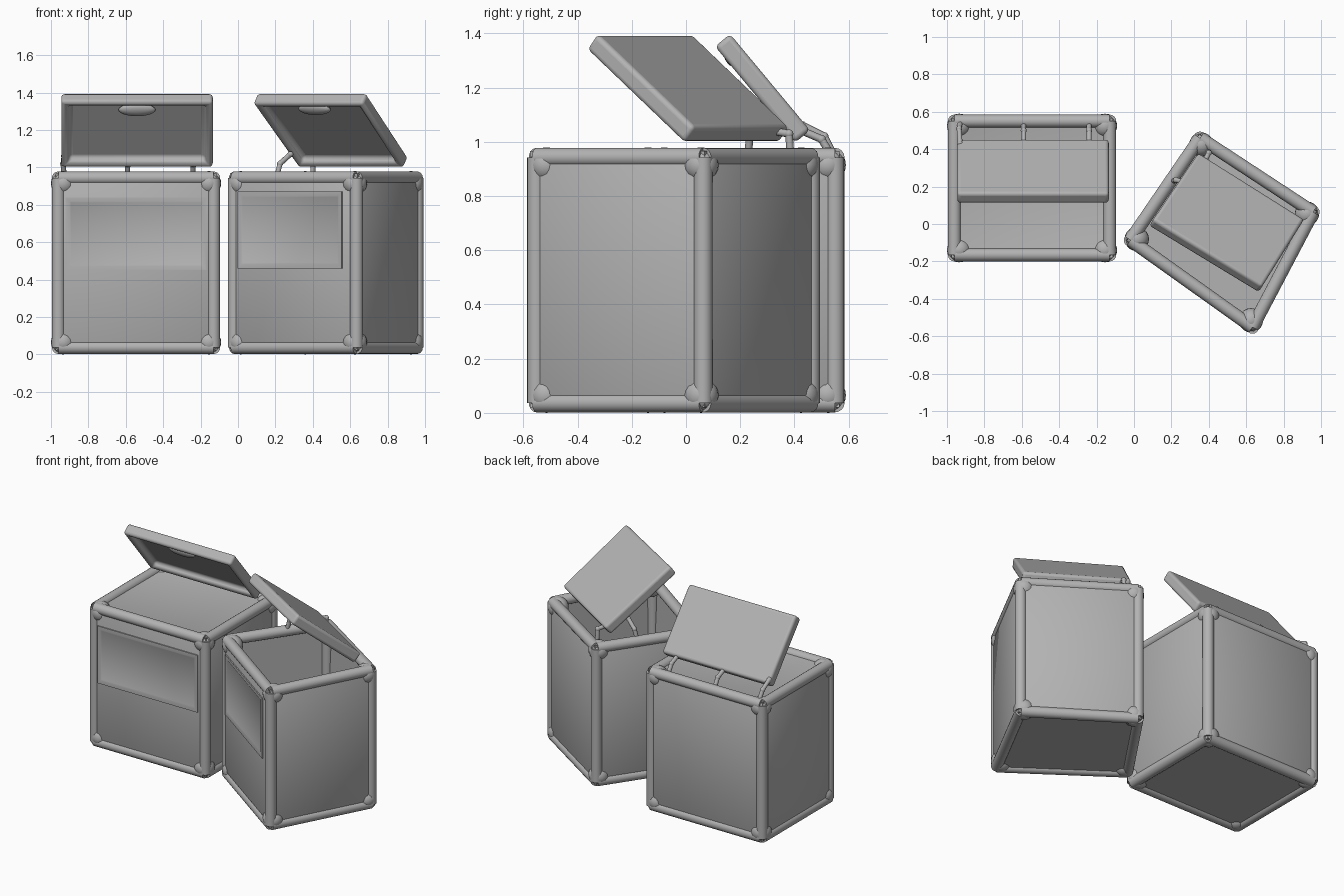
import bpy, bmesh, math
from mathutils import Vector, Matrix

cube = bpy.data.objects.get("Cube")
if cube:
    bpy.data.objects.remove(cube, do_unlink=True)

grey = bpy.data.materials.new("plain_grey")
grey.use_nodes = True
COLOUR = (0.45, 0.45, 0.45, 1)
grey.diffuse_color = COLOUR
grey.node_tree.nodes["Principled BSDF"].inputs["Base Color"].default_value = COLOUR


def finish(name, bm, bevel=0):
    """Turn a bmesh into a smooth shaded grey object."""
    mesh = bpy.data.meshes.new(name)
    bm.to_mesh(mesh)
    bm.free()
    ob = bpy.data.objects.new(name, mesh)
    bpy.context.collection.objects.link(ob)
    mesh.materials.append(grey)
    bpy.ops.object.select_all(action='DESELECT')
    bpy.context.view_layer.objects.active = ob
    ob.select_set(True)
    if bevel:
        mod = ob.modifiers.new("rounding", 'BEVEL')
        mod.width, mod.segments, mod.limit_method = bevel, 4, 'ANGLE'
    bpy.ops.object.shade_smooth_by_angle(angle=math.radians(40))
    return ob


def slab(lower, upper):
    """Prism between two matching quads; returns bmesh, lower, upper, side faces."""
    bm = bmesh.new()
    a = [bm.verts.new(p) for p in lower]
    b = [bm.verts.new(p) for p in upper]
    low, top = bm.faces.new(a[::-1]), bm.faces.new(b)
    sides = [bm.faces.new((a[i], a[(i + 1) % 4], b[(i + 1) % 4], b[i])) for i in range(4)]
    bmesh.ops.recalc_face_normals(bm, faces=bm.faces[:])
    return bm, low, top, sides


def rod(bm, p, q, radius, sides=16):
    d = q - p
    m = Matrix.Translation((p + q) / 2) @ d.to_track_quat('Z', 'Y').to_matrix().to_4x4()
    bmesh.ops.create_cone(bm, cap_ends=True, segments=sides, radius1=radius,
                          radius2=radius, depth=d.length, matrix=m)


def ball(bm, p, radius):
    bmesh.ops.create_uvsphere(bm, u_segments=20, v_segments=12, radius=radius,
                              matrix=Matrix.Translation(p))


def ring(plan, z, off):
    """Footprint corners pushed outward by off, at height z."""
    c = [Vector((x, y, z)) for x, y in plan]
    return [c[i] + ((c[i] - c[i - 1]).normalized()
                    + (c[i] - c[(i + 1) % 4]).normalized()) * off for i in range(4)]


def crate(name, plan, depth, panel):
    # body with cushioned walls and a sunken top
    bm, low, top, sides = slab(ring(plan, 0.02, 0.042), ring(plan, 0.967, 0.042))
    bmesh.ops.inset_individual(bm, faces=[top], thickness=0.055, depth=0)
    bmesh.ops.translate(bm, verts=top.verts, vec=(0, 0, -depth))
    bmesh.ops.inset_individual(bm, faces=sides, thickness=0.03, depth=-0.008)
    bmesh.ops.inset_individual(bm, faces=sides, thickness=0.04, depth=0.016)
    finish(name + "_body", bm)
    # round edge trim
    bm = bmesh.new()
    lo, hi = ring(plan, 0.037, 0.025), ring(plan, 0.943, 0.025)
    for i in range(4):
        rod(bm, lo[i], hi[i], 0.035)
        for r in (lo, hi):
            rod(bm, r[i], r[(i + 1) % 4], 0.035)
    finish(name + "_edge_trim", bm)
    # corner caps
    bm = bmesh.new()
    for z in (0.065, 0.915):
        for p in ring(plan, z, 0):
            ball(bm, p, 0.065)
    finish(name + "_corner_caps", bm)
    # shallow framed panel on the front wall
    a, b = ring(plan, 0, 0.049)[:2]
    u = (b - a).normalized()
    out = Vector((u.y, -u.x, 0)) * 0.008
    f0, f1, z0, z1 = panel
    quad = [a.lerp(b, f) + Vector((0, 0, z)) for f, z in
            ((f0, z0), (f1, z0), (f1, z1), (f0, z1))]
    bm, low, top, sides = slab(quad, [p + out for p in quad])
    bmesh.ops.inset_individual(bm, faces=[top], thickness=0.03, depth=0)
    bmesh.ops.inset_individual(bm, faces=[top], thickness=0.012, depth=-0.005)
    finish(name + "_front_panel", bm)


def lid(name, corners):
    # corners: hinge left, hinge right, front right, front left
    c = [Vector(p) for p in corners]
    n = (c[1] - c[0]).cross(c[3] - c[0]).normalized()
    if n.z < 0:
        n = -n
    bm, under, top, sides = slab([p - n * 0.036 for p in c], [p + n * 0.036 for p in c])
    bmesh.ops.inset_individual(bm, faces=[under], thickness=0.05, depth=0)
    bmesh.ops.inset_individual(bm, faces=[under], thickness=0.012, depth=-0.04)
    finish(name + "_lid", bm, 0.022)
    # latch swelling inside the front lip
    u = (c[2] - c[3]).normalized()
    v = n.cross(u)
    centre = (c[2] + c[3]) / 2 + ((c[0] + c[1]) - (c[2] + c[3])).normalized() * 0.075 - n * 0.015
    axes = Matrix((u, v, n)).transposed().to_4x4()
    bm = bmesh.new()
    bmesh.ops.create_uvsphere(bm, u_segments=20, v_segments=10, radius=1,
                              matrix=Matrix.Translation(centre) @ axes
                              @ Matrix.Diagonal((0.1, 0.04, 0.025, 1)))
    finish(name + "_latch", bm)


def hinges(name, paths):
    bm = bmesh.new()
    for path in paths:
        pts = [Vector(p) for p in path]
        for p, q in zip(pts, pts[1:]):
            rod(bm, p, q, 0.014, 10)
        for p in pts:
            ball(bm, p, 0.016)
    finish(name + "_hinges", bm)


# shallow topped crate
crate("square_crate", [(-0.935, -0.14), (-0.155, -0.14), (-0.155, 0.525), (-0.935, 0.525)],
      0.015, (0.07, 0.93, 0.45, 0.84))
lid("square_crate", [(-0.945, 0.43, 1.02), (-0.135, 0.43, 1.02),
                     (-0.135, 0.135, 1.375), (-0.945, 0.135, 1.375)])
hinges("square_crate", [[(x, 0.53, 0.96), (x, 0.5, 1.01), (x, 0.43, 1.04)]
                        for x in (-0.59, -0.24)]
       + [[(-0.93, 0.54, 0.96), (-0.935, 0.51, 1.02), (-0.93, 0.43, 1.06)]])

# turned open crate
crate("turned_crate", [(0.015, -0.08), (0.625, -0.515), (0.925, 0.055), (0.36, 0.425)],
      0.9, (0.08, 0.88, 0.46, 0.87))
lid("turned_crate", [(0.335, 0.365, 1.025), (0.9, 0.01, 1.025),
                     (0.675, -0.35, 1.37), (0.09, 0.005, 1.37)])
hinges("turned_crate", [[(0.21, 0.23, 0.96), (0.225, 0.235, 1.02), (0.28, 0.22, 1.07)],
                        [(0.4, 0.385, 0.96), (0.4, 0.38, 1.03), (0.37, 0.32, 1.04)]])
